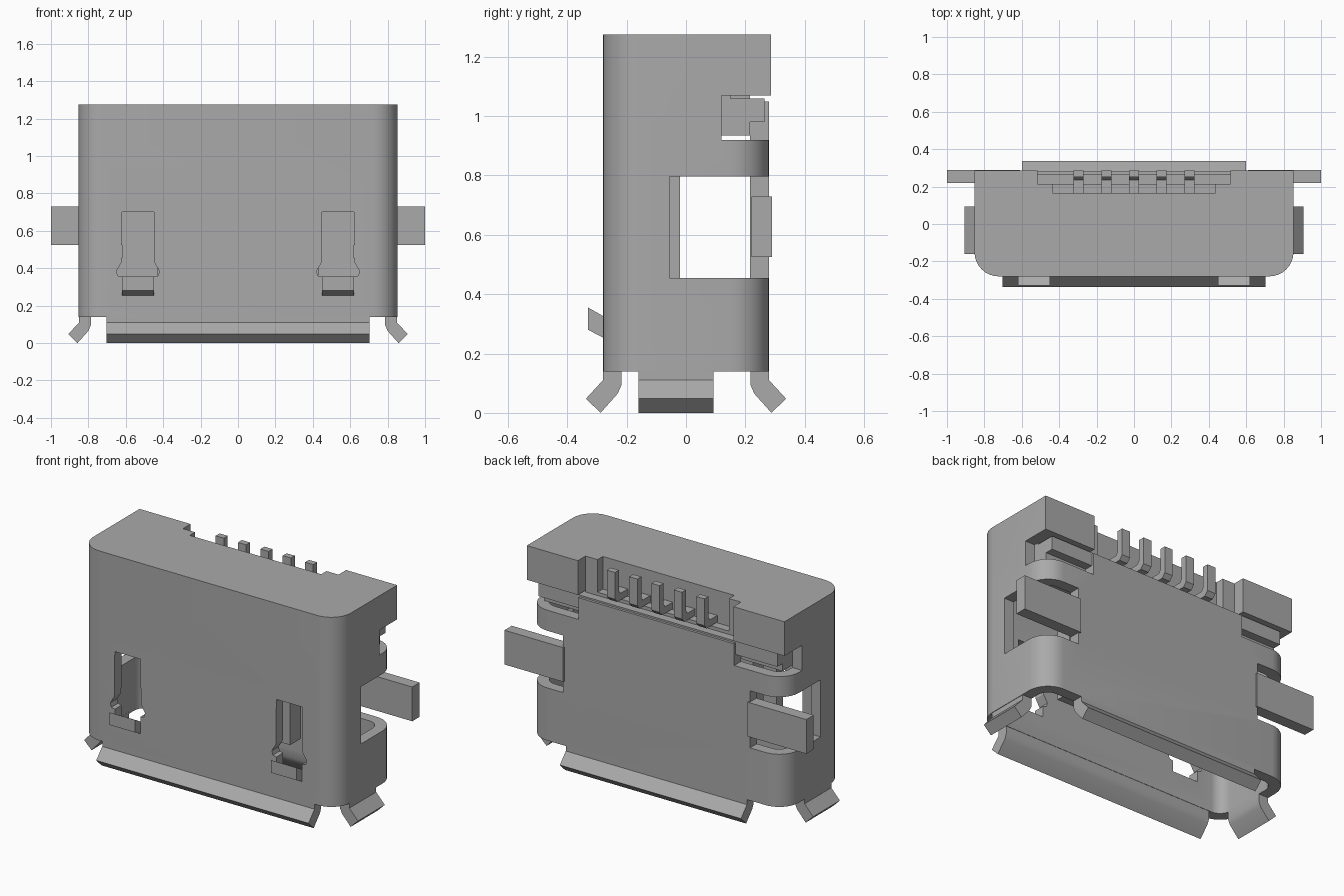
import bpy, bmesh, math
from mathutils import Vector

cube = bpy.data.objects.get("Cube")
if cube:
    bpy.data.objects.remove(cube, do_unlink=True)

metal = bpy.data.materials.new("grey metal")
metal.use_nodes = True
GREY = (0.40, 0.40, 0.40, 1)
metal.diffuse_color = GREY
metal.node_tree.nodes["Principled BSDF"].inputs["Base Color"].default_value = GREY


def prism(name, pts, axis, a, b):
    """Extrude a 2D outline along an axis: x uses (y,z), y uses (x,z), z uses (x,y)."""
    place = {"x": lambda u, v, w: (w, u, v),
             "y": lambda u, v, w: (u, w, v),
             "z": lambda u, v, w: (u, v, w)}[axis]
    bm = bmesh.new()
    face = bm.faces.new([bm.verts.new(place(u, v, a)) for u, v in pts])
    ext = bmesh.ops.extrude_face_region(bm, geom=[face])
    move = Vector(place(0, 0, b - a))
    bmesh.ops.translate(bm, vec=move,
                        verts=[g for g in ext["geom"] if isinstance(g, bmesh.types.BMVert)])
    bmesh.ops.recalc_face_normals(bm, faces=bm.faces)
    mesh = bpy.data.meshes.new(name)
    bm.to_mesh(mesh)
    bm.free()
    mesh.materials.append(metal)
    obj = bpy.data.objects.new(name, mesh)
    bpy.context.collection.objects.link(obj)
    return obj


def box(name, x0, x1, y0, y1, z0, z1):
    return prism(name, [(x0, y0), (x1, y0), (x1, y1), (x0, y1)], "z", z0, z1)


def rounded(hx, y0, y1, r_front, r_back, n=8):
    """Rectangle outline with separate front and back corner radii."""
    pts = []
    for sx, y, r, start in ((1, y0, r_front, -90), (1, y1, r_back, 0),
                            (-1, y1, r_back, 90), (-1, y0, r_front, 180)):
        cx, cy = sx * (hx - r), y + r if y == y0 else y - r
        if r == 0:
            pts.append((cx, cy))
            continue
        for i in range(n + 1):
            t = math.radians(start + 90 * i / n)
            pts.append((cx + r * math.cos(t), cy + r * math.sin(t)))
    return pts


def combine(target, tool, operation):
    mod = target.modifiers.new("bool", "BOOLEAN")
    mod.operation = operation
    mod.solver = "EXACT"
    mod.object = tool
    bpy.context.view_layer.objects.active = target
    bpy.ops.object.modifier_apply(modifier=mod.name)
    bpy.data.objects.remove(tool, do_unlink=True)


# Shell with a square-backed cap on top and a hollow mouth below
shell = prism("shell", rounded(0.853, -0.28, 0.28, 0.13, 0.13), "z", 0.14, 1.07)
cap = prism("cap", rounded(0.853, -0.28, 0.287, 0.13, 0), "z", 1.07, 1.275)
combine(shell, cap, "UNION")
cavity = prism("cavity", rounded(0.788, -0.215, 0.215, 0.07, 0.07), "z", 0.0, 0.935)
combine(shell, cavity, "DIFFERENCE")

# Stepped notch in the cap for the pins
combine(shell, box("notch", -0.515, 0.515, 0.215, 0.4, 1.05, 1.4), "DIFFERENCE")
combine(shell, box("notch", -0.435, 0.435, 0.165, 0.4, 1.08, 1.4), "DIFFERENCE")

# Latch window outline, with a wider waist
half = [(0.085, 0.255), (0.085, 0.355), (0.108, 0.36), (0.115, 0.385),
        (0.088, 0.43), (0.085, 0.70)]
for s in (-1, 1):
    xs = sorted((s * 0.62, s * 1.1))
    combine(shell, box("side_window", *xs, -0.055, 0.4, 0.455, 0.797), "DIFFERENCE")
    xs = sorted((s * 0.515, s * 1.1))
    combine(shell, box("upper_notch", *xs, 0.12, 0.4, 0.92, 1.07), "DIFFERENCE")
    c = s * 0.535
    outline = [(c + u, z) for u, z in half] + [(c - u, z) for u, z in reversed(half)]
    combine(shell, prism("latch_window", outline, "y", -0.5, -0.1), "DIFFERENCE")

# Inner housing visible in the upper notches, and the tongue in the mouth
parts = [shell]
parts.append(prism("housing", [(0.08, 0.935), (0.215, 0.935), (0.215, 0.98), (0.265, 0.98),
                               (0.265, 1.06), (0.15, 1.06), (0.15, 1.08), (0.08, 1.08)],
                   "x", -0.79, 0.79))
parts.append(box("tongue", -0.43, 0.43, -0.12, -0.02, 0.36, 0.95))

# Flared lips around the mouth: (outward offset, height)
LIP = [(0, 0.15), (0, 0.11), (0.057, 0.048), (0.008, 0.0),
       (-0.05, 0.065), (-0.063, 0.095), (-0.063, 0.15)]
parts.append(prism("front_lip", [(-0.28 - o, z) for o, z in LIP], "x", -0.703, 0.703))
parts.append(prism("back_lip", [(0.28 + o, z) for o, z in LIP], "x", -0.60, 0.60))

for s, side in ((1, "left"), (-1, "right")):
    parts.append(prism(side + "_lip", [(s * (0.85 + o), z) for o, z in LIP], "y", -0.16, 0.093))
    # Mounting wing
    xs = sorted((s * 0.61, s * 1.0))
    parts.append(box(side + "_wing", *xs, 0.22, 0.29, 0.525, 0.73))
    # Latch tab
    xs = sorted((s * 0.45, s * 0.62))
    parts.append(prism(side + "_latch_tab", [(-0.33, 0.28), (-0.33, 0.355),
                                             (-0.215, 0.29), (-0.215, 0.22)], "x", *xs))

# Bent contact pins
PIN = [(0.12, 1.085), (0.265, 1.085), (0.287, 1.11), (0.287, 1.27),
       (0.25, 1.27), (0.25, 1.145), (0.235, 1.125), (0.12, 1.125)]
for i in range(5):
    x = (i - 2) * 0.148
    parts.append(prism(f"pin_{i + 1}", PIN, "x", x - 0.027, x + 0.027))

# Smooth rounded corners, keep hard edges
for obj in parts:
    bpy.ops.object.select_all(action="DESELECT")
    obj.select_set(True)
    bpy.context.view_layer.objects.active = obj
    bpy.ops.object.shade_smooth_by_angle(angle=math.radians(25))
